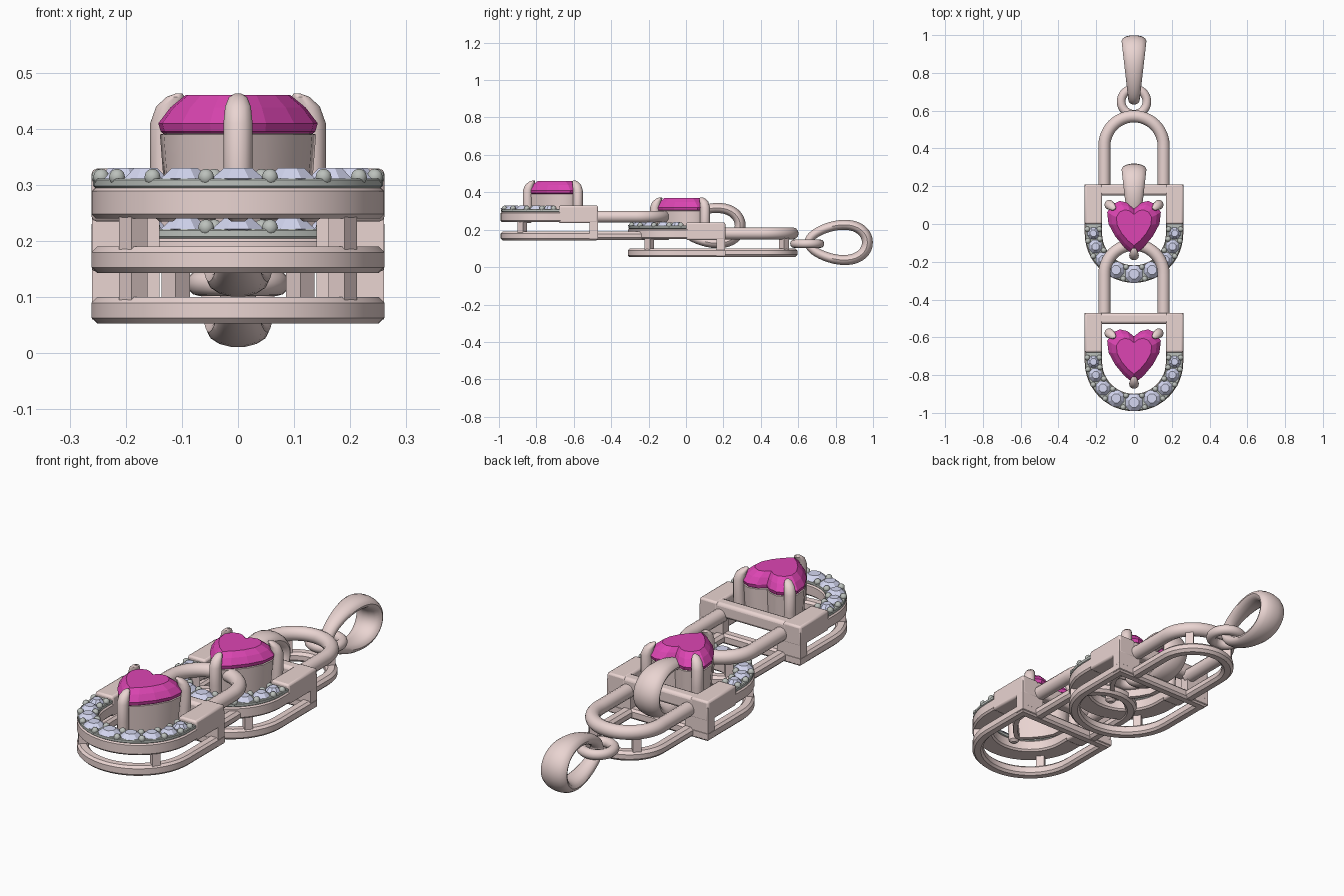
import bpy, bmesh, math
from mathutils import Vector, Matrix

if "Cube" in bpy.data.objects:
    bpy.data.objects.remove(bpy.data.objects["Cube"])

def material(name, rgb):
    m = bpy.data.materials.new(name)
    m.diffuse_color = (*rgb, 1)
    m.use_nodes = True
    m.node_tree.nodes["Principled BSDF"].inputs["Base Color"].default_value = m.diffuse_color
    return m

GOLD = material("rose_gold", (0.82, 0.66, 0.64))
SILVER = material("white_gold", (0.50, 0.53, 0.50))
RUBY = material("pink_gem", (0.72, 0.06, 0.45))
CLEAR = material("clear_gem", (0.66, 0.68, 0.88))
OFFSET, PREFIX = Vector((0, 0, 0)), ""

def finish(bm, name, mat, smooth=True, bevel=0):
    bmesh.ops.recalc_face_normals(bm, faces=bm.faces[:])
    me = bpy.data.meshes.new(PREFIX + name)
    bm.to_mesh(me)
    bm.free()
    me.materials.append(mat)
    ob = bpy.data.objects.new(PREFIX + name, me)
    ob.location = OFFSET
    bpy.context.collection.objects.link(ob)
    if bevel:
        b = ob.modifiers.new("bevel", 'BEVEL')
        b.width, b.segments = bevel, 2
    if smooth:
        bpy.ops.object.select_all(action='DESELECT')
        ob.select_set(True)
        bpy.context.view_layer.objects.active = ob
        bpy.ops.object.shade_smooth_by_angle(angle=math.radians(40))
    return ob

def skin(bm, rings, loop=False):
    """Join rings of points with quads; cap the ends unless looped."""
    vs = [[bm.verts.new(p) for p in r] for r in rings]
    n = len(vs[0])
    for i in range(len(vs) if loop else len(vs) - 1):
        a, b = vs[i], vs[(i + 1) % len(vs)]
        for j in range(n):
            k = (j + 1) % n
            bm.faces.new((a[j], a[k], b[k], b[j]))
    if not loop:
        bm.faces.new(vs[0])
        bm.faces.new(vs[-1])

def sweep(name, path, profile, mat, closed=False):
    """Sweep a (sideways, z) profile along a flat path with mitred corners."""
    pts = [Vector(p) for p in path]
    n, rings = len(pts), []
    for i, p in enumerate(pts):
        d1 = (p - pts[i - 1]) if (i or closed) else pts[1] - p
        d2 = (pts[(i + 1) % n] - p) if (i < n - 1 or closed) else d1
        n1, n2 = [Vector((d.y, -d.x)).normalized() for d in (d1, d2)]
        m = (n1 + n2) / (1 + n1.dot(n2))
        rings.append([(p.x + m.x * s, p.y + m.y * s, z) for s, z in profile])
    bm = bmesh.new()
    skin(bm, rings, closed)
    return finish(bm, name, mat)

def rect(w, z0, z1, c=0.008):
    return [(-w, z0 + c), (-w + c, z0), (w - c, z0), (w, z0 + c),
            (w, z1 - c), (w - c, z1), (-w + c, z1), (-w, z1 - c)]

def circle(r, z, n=14):
    return [(r * math.cos(math.tau * i / n), z + r * math.sin(math.tau * i / n)) for i in range(n)]

def u_path(r, cy, end, sign, n=24):
    """Straight leg, half circle, straight leg."""
    arc = [(-r * math.cos(math.pi * i / n), cy + sign * r * math.sin(math.pi * i / n)) for i in range(n + 1)]
    return [(-r, end)] + arc + [(r, end)]

def add_box(bm, c, s, rot=0):
    bmesh.ops.create_cube(bm, size=1, matrix=Matrix.Translation(c) @ Matrix.Rotation(rot, 4, 'Z') @ Matrix.Diagonal((*s, 1)))

HALF = [(.035, .113), (.075, .122), (.115, .104), (.142, .062), (.135, 0), (.1, -.065), (.05, -.125)]
HEART = [(0, .085)] + HALF + [(0, -.165)] + [(-x, y) for x, y in reversed(HALF)]

def heart(s, z):
    return [(x * s, y * s - .015 * (1 - s), z) for x, y in HEART]

def build_unit():
    # front U plate, thin white-gold tray and plain shoulders
    u = u_path(.215, -.05, .01, -1)
    sweep("halo_plate", u, rect(.046, .15, .207), GOLD)
    sweep("halo_tray", u, rect(.043, .205, .222, .003), SILVER)
    bm = bmesh.new()
    for s in (-1, 1):
        add_box(bm, (s * .215, .105, .192), (.092, .21, .094))
    finish(bm, "shoulders", GOLD, bevel=.009)
    bm = bmesh.new()
    add_box(bm, (0, .18, .205), (.5, .058, .066))
    finish(bm, "crossbar", GOLD, bevel=.014)
    # lower D frame and both shackle arches
    sweep("lower_frame", u_path(.237, -.05, .186, -1), rect(.024, .053, .1, .01), GOLD, True)
    arch = u_path(.157, .413, .19, 1)
    sweep("shackle", arch, circle(.032, .18), GOLD)
    sweep("lower_shackle", arch, rect(.026, .055, .1, .012), GOLD)
    # posts between the two levels
    bm = bmesh.new()
    for s in (-1, 1):
        add_box(bm, (s * .2, .186, .135), (.12, .046, .15))
        for r, cy, a in ((.237, -.05, -38), (.157, .413, 45)):
            t = math.radians(a)
            add_box(bm, (s * r * math.cos(t), cy + r * math.sin(t), .125), (.036, .036, .08), s * t)
    finish(bm, "posts", GOLD, smooth=False)
    # pave stones and beads along the U
    stones, beads = bmesh.new(), bmesh.new()
    def at(s, r):
        t = s / .215
        if t <= math.pi / 2:
            return Vector((r * math.sin(t), -.05 - r * math.cos(t), 0))
        return Vector((r, -.05 + s - .215 * math.pi / 2, 0))
    for i, (s, r) in enumerate(((0, .05), (.098, .046), (.187, .041), (.267, .037), (.338, .033))):
        for side in ((1,) if i == 0 else (-1, 1)):
            c = at(s, .215)
            c.x *= side
            levels = [(.5, .208), (1, .222), (.55, .24)]
            skin(stones, [[(c.x + r * k * math.cos(math.tau * (j + .5) / 8),
                            c.y + r * k * math.sin(math.tau * (j + .5) / 8), z) for j in range(8)]
                          for k, z in levels])
    for s in (.05, .143, .228, .303, .36):
        for side in (-1, 1):
            for r in (.183, .247):
                c = at(s, r)
                bmesh.ops.create_uvsphere(beads, u_segments=10, v_segments=6, radius=.015,
                                          matrix=Matrix.Translation((c.x * side, c.y, .224)))
    finish(stones, "pave_stones", CLEAR, smooth=False)
    finish(beads, "pave_beads", SILVER)
    # heart gem and its open cup
    bm = bmesh.new()
    skin(bm, [heart(.15, .225), heart(.97, .305), heart(1, .32), heart(.85, .348), heart(.66, .37)])
    finish(bm, "heart_gem", RUBY, smooth=False)
    bm = bmesh.new()
    skin(bm, [heart(.9, .155), heart(.98, .3), heart(.84, .305), heart(.72, .155)], True)
    finish(bm, "heart_cup", GOLD)
    # claws: lathed taper leaning in at the top
    bm = bmesh.new()
    for x, y in ((-.128, .1), (.128, .1), (0, -.163)):
        rings = []
        for z, r, k in ((.145, .012, 1), (.155, .024, 1), (.24, .026, 1.02), (.32, .026, 1.02),
                        (.35, .023, .96), (.367, .016, .87), (.373, .006, .82)):
            rings.append([(x * k + px, y * k + py, z) for px, py in circle(r, 0, 12)])
        skin(bm, rings)
    finish(bm, "claws", GOLD)
    # jump ring
    ring = [(.068 * math.cos(math.tau * i / 32), .648 + .068 * math.sin(math.tau * i / 32)) for i in range(32)]
    sweep("jump_ring", ring, circle(.023, .125, 12), GOLD, True)
    # bail: teardrop loop, broad at the far end
    bm = bmesh.new()
    rings = []
    for i in range(40):
        t = math.tau * i / 40
        c, s = math.cos(t), math.sin(t)
        mid = Vector((0, .813 + .157 * c, .132 + .107 * s * (.86 + .2 * c)))
        out = Vector((0, c * .107, s * .157)).normalized()
        w, h = .048 + .018 * c, .027 + .003 * c
        rings.append([mid + Vector((w * math.cos(a), 0, 0)) + out * h * math.sin(a)
                      for a in [math.tau * j / 14 for j in range(14)]])
    skin(bm, rings, True)
    finish(bm, "bail", GOLD)

# two identical links, the second hung from the first
for PREFIX, OFFSET in (("top_", Vector((0, 0, 0))), ("hanging_", Vector((0, -.68, .09)))):
    build_unit()
